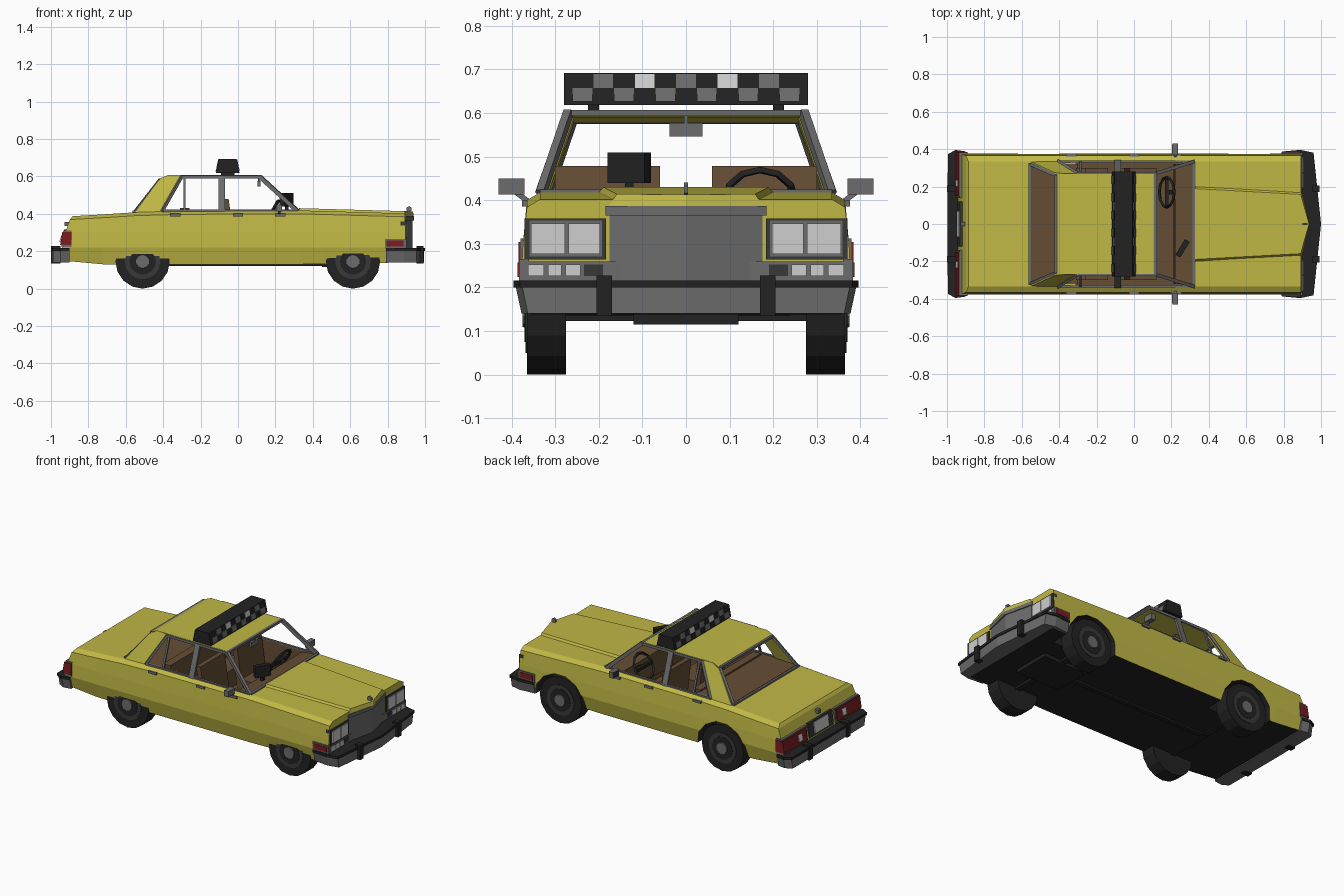
import bpy, bmesh, math
from mathutils import Vector, Matrix

if "Cube" in bpy.data.objects:
    bpy.data.objects.remove(bpy.data.objects["Cube"])

def material(name, r, g, b):
    m = bpy.data.materials.new(name)
    m.diffuse_color = (r, g, b, 1)
    m.use_nodes = True
    m.node_tree.nodes["Principled BSDF"].inputs["Base Color"].default_value = m.diffuse_color
    return m

YELLOW = material("yellow paint", .53, .48, .06)
GREY = material("grey metal", .15, .15, .15)
BLACK = material("black rubber", .016, .016, .016)
DARK = material("dark grey", .04, .04, .04)
BROWN = material("brown trim", .13, .075, .035)
WHITE = material("lamp white", .62, .62, .62)
RED = material("lamp red", .2, .012, .015)

def finish(name, bm, mat, mirror=False):
    if mirror:
        d = bmesh.ops.duplicate(bm, geom=bm.verts[:] + bm.edges[:] + bm.faces[:])
        for v in d["geom"]:
            if isinstance(v, bmesh.types.BMVert):
                v.co.y *= -1
    bmesh.ops.recalc_face_normals(bm, faces=bm.faces[:])
    me = bpy.data.meshes.new(name)
    bm.to_mesh(me)
    bm.free()
    me.materials.append(mat)
    ob = bpy.data.objects.new(name, me)
    bpy.context.collection.objects.link(ob)
    return ob

def loft(name, loops, mat, mirror=False):
    """Solid from two loops with the same number of points."""
    bm = bmesh.new()
    a, b = [[bm.verts.new(p) for p in l] for l in loops]
    n = len(a)
    for i in range(n):
        j = (i + 1) % n
        bm.faces.new((a[i], a[j], b[j], b[i]))
    bm.faces.new(a)
    bm.faces.new(b)
    return finish(name, bm, mat, mirror)

def prism(name, pts, axis, lo, hi, mat, mirror=False):
    put = {'x': lambda p, c: (c, *p), 'y': lambda p, c: (p[0], c, p[1]), 'z': lambda p, c: (*p, c)}[axis]
    return loft(name, [[put(p, c) for p in pts] for c in (lo, hi)], mat, mirror)

def box(name, x0, x1, y0, y1, z0, z1, mat, mirror=False):
    return prism(name, [(x0, y0), (x1, y0), (x1, y1), (x0, y1)], 'z', z0, z1, mat, mirror)

def beam(name, p, q, w, h, mat, mirror=False):
    p, q = Vector(p), Vector(q)
    d = q - p
    bm = bmesh.new()
    m = Matrix.Translation((p + q) / 2) @ d.to_track_quat('Y', 'Z').to_matrix().to_4x4() \
        @ Matrix.Diagonal((w, d.length, h, 1))
    bmesh.ops.create_cube(bm, size=1, matrix=m)
    return finish(name, bm, mat, mirror)

def disc(name, x, y, z, r, depth, mat, seg=16, mirror=True, r2=None):
    bm = bmesh.new()
    m = Matrix.Translation((x, y, z)) @ Matrix.Rotation(-math.pi / 2, 4, 'X')
    bmesh.ops.create_cone(bm, cap_ends=True, segments=seg, radius1=r,
                          radius2=r if r2 is None else r2, depth=depth, matrix=m)
    return finish(name, bm, mat, mirror)

def both(pts):
    """Plan outline mirrored over the centre line."""
    return pts + [(x, -y) for x, y in reversed(pts) if y]

# --- lower body: lofted sections (lower x, upper x, bottom z, top z)
stations = [(-.94, -.885, .15, .387), (-.72, -.72, .13, .397), (-.55, -.55, .13, .408),
            (-.3, -.3, .13, .415), (.33, .33, .13, .418), (.893, .893, .14, .402)]
bm = bmesh.new()
rings = []
for xl, xt, zb, zt in stations:
    rows = [(0, .358, zb), (0, .378, .22), (.3, .374, .30), (.75, .365, zt - .018), (1, .335, zt)]
    rings.append([[bm.verts.new((xl + (xt - xl) * t, s * y, z)) for t, y, z in rows] for s in (1, -1)])
for a, b in zip(rings, rings[1:]):
    for s in (0, 1):
        for k in range(4):
            bm.faces.new((a[s][k], a[s][k + 1], b[s][k + 1], b[s][k]))
    for k in (0, 4):
        bm.faces.new((a[0][k], a[1][k], b[1][k], b[0][k]))
for r in (rings[0], rings[-1]):
    for k in range(4):
        bm.faces.new((r[0][k], r[0][k + 1], r[1][k + 1], r[1][k]))
body = finish("car_body", bm, YELLOW)

# --- cut the wheel arches and the cabin
WHEELS = (-.51, .615)
cutters = [box("cabin_cutter", -.31, .31, -.325, .325, .16, .6, BROWN)]
for cx in WHEELS:
    pts = [(cx + .178 * math.cos(math.pi * i / 7), .125 + .183 * math.sin(math.pi * i / 7)) for i in range(8)]
    cutters.append(prism("arch_cutter", pts + [(cx - .178, .02), (cx + .178, .02)], 'y', .24, .5, BLACK, True))
for c in cutters:
    mod = body.modifiers.new("cut", 'BOOLEAN')
    mod.operation, mod.solver, mod.object = 'DIFFERENCE', 'EXACT', c
bpy.context.view_layer.update()
mesh = bpy.data.meshes.new_from_object(body.evaluated_get(bpy.context.evaluated_depsgraph_get()))
body.modifiers.clear()
body.data = mesh
for c in cutters:
    bpy.data.objects.remove(c)
mesh.materials.clear()
for m in (YELLOW, BLACK, BROWN):
    mesh.materials.append(m)
for f in mesh.polygons:
    c, n = f.center, f.normal
    f.material_index = 0
    if n.z < -.9 and c.z < .2:
        f.material_index = 1
    elif -.315 < c.x < .315 and abs(c.y) < .327 and c.z < .405:
        f.material_index = 2
    elif abs(c.y) < .355 and c.z < .32 and abs(c.x) < .85:
        f.material_index = 1

# --- hood panel, nose and grille
outline = [(.33, .215), (.895, .18), (.94, 0), (.895, -.18), (.33, -.215)]
deck = lambda x: .418 - (x - .33) * .028
loft("hood_panel", [[(x, y, deck(x) - .018) for x, y in outline],
                    [(x - .004, y * .88, deck(x) + .012) for x, y in outline]], YELLOW)
nose = both([(.87, .185), (.897, .185), (.94, 0)])
prism("grille_header", nose, 'z', .365, .387, GREY)
prism("grille", both([(.87, .18), (.892, .18), (.934, 0)]), 'z', .2, .366, GREY)
disc("hood_ornament", .915, 0, .425, .016, .01, GREY, 6, False)
box("ornament_post", .912, .918, -.004, .004, .39, .42, GREY)

# --- lamps at the front
box("lamp_panel", .85, .9, -.38, .38, .2, .26, GREY)
box("headlight_frame", .87, .9, .183, .37, .264, .358, DARK, True)
for y0, y1 in ((.197, .269), (.277, .355)):
    box("headlight_rim", .88, .903, y0 - .004, y1 + .004, .271, .353, GREY, True)
    box("headlight", .88, .907, y0, y1, .277, .347, WHITE, True)
for y0, y1 in ((.242, .276), (.286, .317), (.326, .362)):
    box("turn_signal", .88, .904, y0, y1, .226, .253, WHITE, True)
box("signal_end", .88, .903, .19, .234, .226, .253, DARK, True)
box("front_marker_frame", .785, .897, .36, .383, .215, .265, GREY, True)
box("front_marker", .795, .885, .37, .386, .224, .257, RED, True)

# --- bumpers with black strips and guards
front = [(.79, .372), (.79, .384), (.89, .393), (.955, .378), (.995, 0)]
rear = [(-.9, .385), (-.95, .393), (-.99, .37), (-.993, 0)]
for nm, pts in (("front", front), ("rear", rear)):
    p = both(pts)
    loft(nm + "_bumper", [[(x, y * .96, .14) for x, y in p], [(x, y, .213) for x, y in p]], GREY)
    prism(nm + "_bumper_strip", [(x + .005 * (1 if x > 0 else -1) * (abs(x) > .9), y * 1.008) for x, y in p],
          'z', .2, .216, BLACK)
box("front_guard", .955, .992, .17, .205, .135, .227, BLACK, True)
box("rear_guard", -1.0, -.95, .17, .205, .135, .227, BLACK, True)

# --- lamps and plate at the rear
slant = lambda x, z0, z1: [(x, z0), (x + .012, z1), (-.89, z1), (-.89, z0)]
prism("tail_light_frame", slant(-.945, .222, .312), 'y', .14, .38, GREY, True)
prism("tail_light", slant(-.951, .232, .304), 'y', .15, .384, RED, True)
prism("reverse_light", slant(-.955, .25, .288), 'y', .2, .235, WHITE, True)
prism("plate_recess", slant(-.943, .225, .315), 'y', -.12, .12, DARK)
prism("licence_plate", slant(-.948, .238, .305), 'y', -.07, .07, WHITE)
box("trunk_lock", -.928, -.9, -.012, .012, .335, .357, GREY)

# --- cabin roof and pillars
prism("roof", [(-.425, .575), (-.41, .592), (-.375, .607), (.105, .607), (.12, .598), (.1, .59), (-.36, .59)],
      'y', -.268, .268, YELLOW)
corner = [(-.555, .335, .4), (-.405, .335, .412), (-.295, .27, .603), (-.375, .27, .607), (-.425, .275, .577)]
loft("rear_quarter_panel", [corner, [(x, y - .018, z) for x, y, z in corner]], YELLOW, True)
for nm, p, q, w, h in (
        ("windshield_pillar", (.318, .333, .415), (.115, .27, .6), .018, .022),
        ("roof_side_rail", (.118, .27, .598), (-.3, .27, .598), .014, .016),
        ("belt_rail", (.31, .332, .416), (-.41, .332, .416), .014, .012),
        ("door_pillar", (-.088, .335, .41), (-.088, .27, .6), .035, .014),
        ("rear_door_divider", (-.286, .335, .41), (-.286, .27, .6), .012, .01),
        ("rear_window_side", (-.552, .318, .41), (-.415, .258, .585), .016, .014),
        ("quarter_window_trim", (-.405, .337, .415), (-.3, .272, .6), .014, .014)):
    beam(nm, p, q, w, h, GREY, True)
for nm, x, z, y in (("windshield_top", .115, .6, .27), ("windshield_base", .322, .418, .335),
                    ("rear_window_top", -.418, .583, .262), ("rear_window_base", -.555, .41, .325)):
    beam(nm, (x, -y, z), (x, y, z), .016, .014, GREY)

# --- roof sign with chequered faces
edge = lambda z: .008 - (z - .622) * .22
prism("roof_sign", [(-.118, .618), (.008, .618), (-.007, .692), (-.103, .692)], 'y', -.28, .28, BLACK)
for r in range(2):
    z0, z1 = .626 + r * .032, .658 + r * .032
    for i in range(11):
        if (i + r) % 2 == 0:
            y = -.26 + i * .0475
            mat = WHITE if (i, r) in ((3, 1), (7, 1)) else GREY
            for s in (1, -1):
                f = lambda z, o: (-.055 + s * (edge(z) + .055 + o), z)
                prism("sign_square", [f(z0, 0), f(z1, 0), f(z1, .003), f(z0, .003)], 'y', y, y + .0455, mat)
box("sign_foot", -.09, -.02, .2, .225, .6, .62, BLACK, True)

# --- interior
box("package_shelf", -.55, -.3, -.322, .322, .4, .419, BROWN)
box("rear_seat_back", -.31, -.26, -.3, .3, .17, .43, BROWN)
box("rear_seat", -.27, -.14, -.3, .3, .16, .27, BROWN)
prism("seat_back", [(-.045, .17), (-.01, .2), (-.05, .478), (-.08, .478)], 'y', .06, .3, BROWN, True)
box("seat_cushion", -.04, .12, .06, .3, .16, .27, BROWN, True)
prism("dashboard", [(.21, .27), (.32, .2), (.32, .421), (.22, .408)], 'y', -.32, .32, BROWN)
bpy.ops.mesh.primitive_torus_add(major_segments=12, minor_segments=4, major_radius=.08, minor_radius=.009,
                                 location=(.175, .17, .4), rotation=(0, math.radians(-60), 0))
wheel = bpy.context.object
wheel.name = "steering_wheel"
wheel.data.materials.append(BLACK)
beam("steering_column", (.175, .17, .4), (.26, .17, .35), .025, .025, BLACK)
beam("steering_spoke", (.175, .095, .4), (.175, .245, .4), .02, .02, BLACK)
beam("fare_meter", (.235, -.172, .475), (.285, -.088, .475), .03, .07, BLACK)
box("meter_stand", .25, .27, -.14, -.12, .4, .445, BLACK)
box("inside_mirror", .105, .12, -.038, .038, .546, .576, GREY)
beam("inside_mirror_stem", (.113, 0, .57), (.113, 0, .6), .01, .01, GREY)

# --- door mirrors and handles
box("door_mirror", .205, .235, .37, .43, .413, .45, GREY, True)
box("mirror_glass", .202, .206, .376, .424, .419, .444, DARK, True)
beam("mirror_arm", (.22, .345, .385), (.22, .39, .418), .014, .012, GREY, True)
for x in (-.335, .0, .225):
    box("door_handle", x - .028, x + .028, .362, .376, .386, .401, GREY, True)

# --- wheels and underside
for cx in WHEELS:
    disc("tyre", cx, .32, .145, .145, .09, BLACK)
    disc("rim", cx, .322, .145, .095, .092, DARK)
    disc("rim_ring", cx, .323, .145, .07, .094, BLACK)
    disc("hub_cap", cx, .33, .145, .052, .09, GREY, 10, r2=.036)
    beam("axle", (cx, -.28, .14), (cx, .28, .14), .035, .035, BLACK)
beam("drive_shaft", (-.51, 0, .135), (.6, 0, .135), .03, .03, BLACK)
box("engine_sump", .45, .75, -.12, .12, .115, .15, BLACK)
